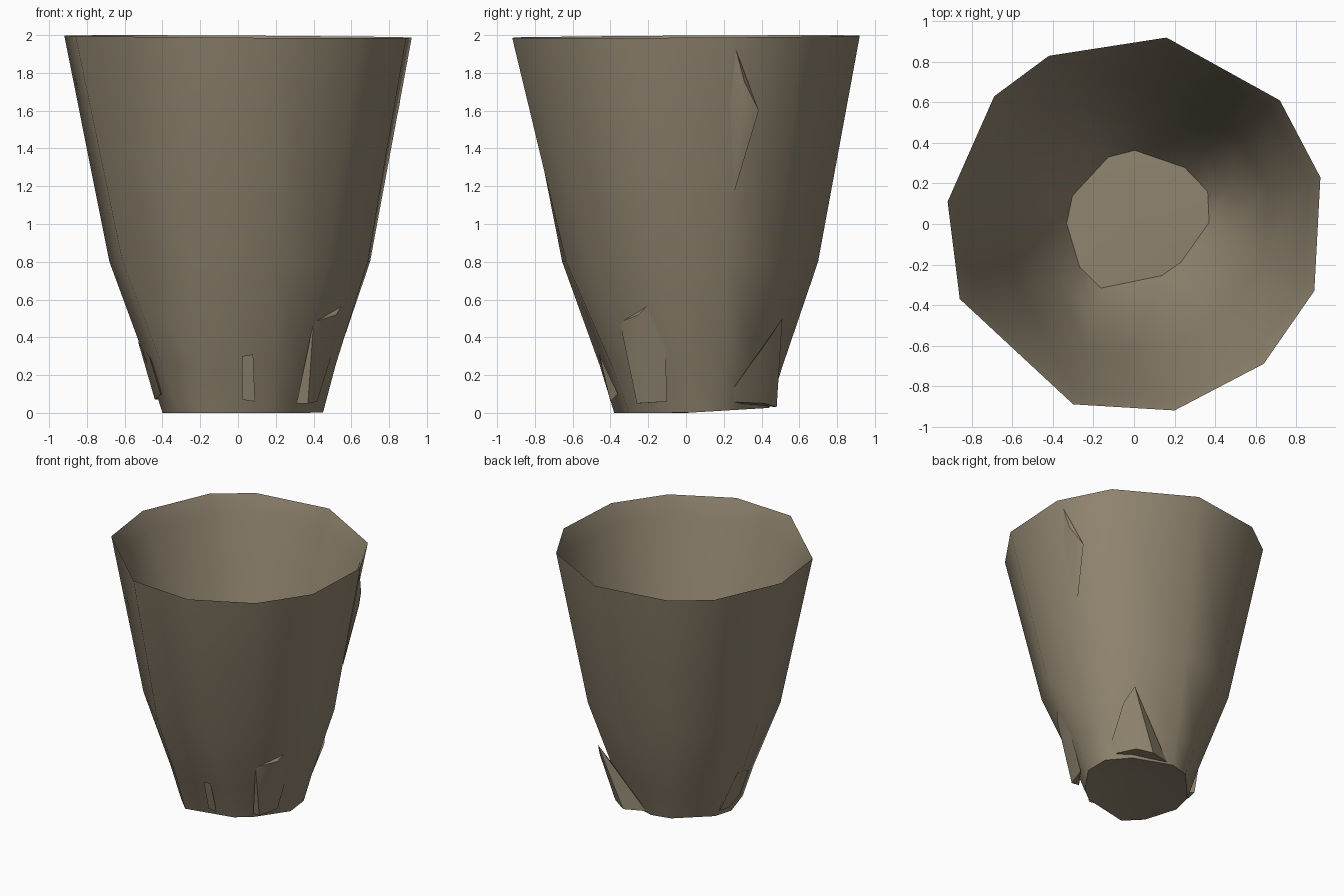
import bpy, bmesh, math
from mathutils import Vector

cube = bpy.data.objects.get("Cube")
if cube:
    bpy.data.objects.remove(cube, do_unlink=True)

clay = bpy.data.materials.new("weathered_clay")
clay.use_nodes = True
colour = (0.28, 0.232, 0.16, 1)
clay.diffuse_color = colour
shader = clay.node_tree.nodes["Principled BSDF"]
shader.inputs["Base Color"].default_value = colour
shader.inputs["Roughness"].default_value = 0.9


def finish(name, bm, angle=55):
    """Turn a bmesh into a smooth object with sharp edges kept."""
    bmesh.ops.recalc_face_normals(bm, faces=bm.faces)
    mesh = bpy.data.meshes.new(name)
    bm.to_mesh(mesh)
    bm.free()
    mesh.materials.append(clay)
    mesh.shade_smooth()
    mesh.set_sharp_from_angle(angle=math.radians(angle))
    obj = bpy.data.objects.new(name, mesh)
    bpy.context.collection.objects.link(obj)
    return obj


# Uneven rim and foot outlines, matched corner by corner
RIM = [(.16, .92), (.72, .61), (.92, .23), (.89, -.33), (.64, -.69), (.2, -.92),
       (-.3, -.89), (-.86, -.37), (-.92, .11), (-.69, .63), (-.42, .83)]
FOOT = [(0, .44), (.3, .34), (.44, .2), (.45, .02), (.28, -.22), (.17, -.3),
        (-.2, -.38), (-.32, -.26), (-.4, 0), (-.37, .16), (-.15, .4)]


def ring(bm, z, blend, scale=1.0):
    """Outline between foot (0) and rim (1), slightly tilted like the pot."""
    verts = []
    for f, r in zip(FOOT, RIM):
        p = Vector(f).lerp(Vector(r), blend) * scale
        if z > 1.5:
            tilt = 0.006 * (p.y - p.x) - 0.008
        elif z < 0.01:
            tilt = max(0, p.y) * 0.06
        else:
            tilt = 0
        verts.append(bm.verts.new((p.x, p.y, z + tilt)))
    return verts


def bridge(bm, a, b):
    n = len(a)
    for i in range(n):
        j = (i + 1) % n
        bm.faces.new((a[i], a[j], b[j], b[i]))


def cap(bm, loop, centre):
    c = bm.verts.new(centre)
    for i in range(len(loop)):
        bm.faces.new((loop[i], loop[(i + 1) % len(loop)], c))


# Pot body: outer wall, thin rim, inner wall and floor in one skin
bm = bmesh.new()
profile = [(0, 0, 1), (.25, .15, 1), (.8, .54, 1), (2, 1, 1),
           (1.86, .95, .965), (.8, .54, .94), (.3, .18, .92), (.12, .03, .8)]
loops = [ring(bm, *step) for step in profile]
for lower, upper in zip(loops, loops[1:]):
    bridge(bm, lower, upper)
cap(bm, loops[0], (.1, .05, .06))
cap(bm, loops[-1], (.08, -.02, .13))
finish("pot_body", bm)


def lump(name, points):
    """Faceted piece of the inner lining showing through the wall."""
    bm = bmesh.new()
    for p in points:
        bm.verts.new(p)
    result = bmesh.ops.convex_hull(bm, input=bm.verts)
    bmesh.ops.delete(bm, geom=list({g for g in result["geom_interior"]
                                    if isinstance(g, bmesh.types.BMVert)}),
                     context="VERTS")
    finish(name, bm, 30)


# Pieces breaking through near the foot
lump("front_lump", [(.02, -.46, .3), (.08, -.46, .31), (.09, -.4, .06),
                    (.02, -.4, .07), (.05, -.36, .1)])
lump("front_left_lump", [(.4, -.35, .48), (.6, -.12, .65), (.52, -.25, .52),
                         (.31, -.25, .05), (.37, -.26, .05), (.42, -.1, .06),
                         (.38, -.14, .1)])
lump("right_lump", [(-.53, .1, .38), (-.44, .09, .07), (-.42, .18, .07),
                    (-.47, -.12, .3), (-.41, -.1, .1), (-.36, .06, .1)])
lump("back_lump", [(.05, .43, .04), (.22, .48, .03), (.33, .42, .05),
                   (.42, .2, .06), (.46, .43, .38), (.42, .51, .5),
                   (.2, .3, .05)])

# Small ridge high on the left wall
lump("upper_wall_ridge", [(.89, .265, 1.92), (.855, .235, 1.63),
                          (.8, .385, 1.6), (.75, .25, 1.15),
                          (.87, .31, 1.75), (.78, .28, 1.6)])
